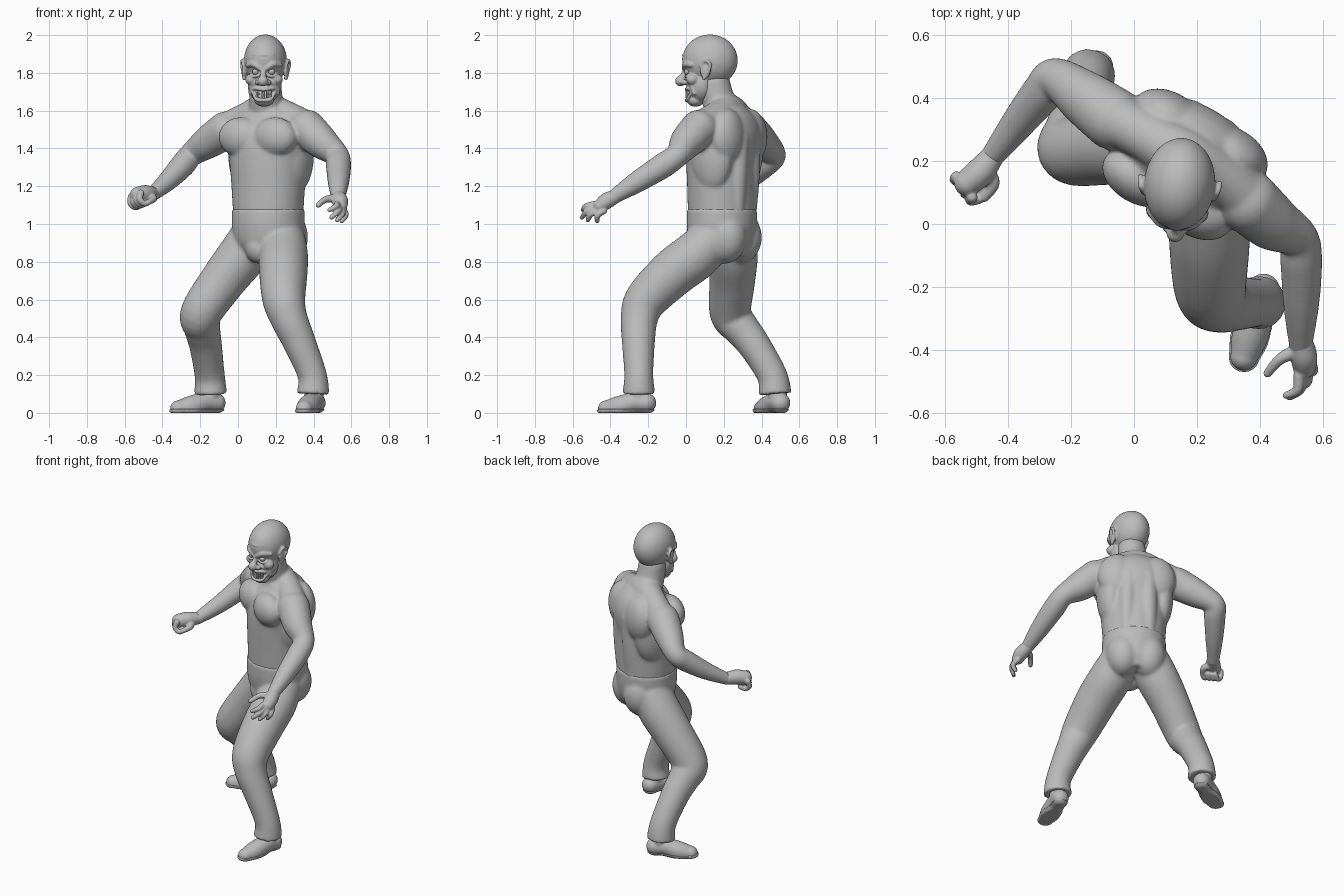
import bpy, bmesh
from math import cos, sin, pi, radians
from mathutils import Matrix, Vector

if "Cube" in bpy.data.objects:
    bpy.data.objects.remove(bpy.data.objects["Cube"], do_unlink=True)

grey = bpy.data.materials.new("plain grey")
grey.use_nodes = True
grey.diffuse_color = (.5, .5, .5, 1)
grey.node_tree.nodes["Principled BSDF"].inputs["Base Color"].default_value = grey.diffuse_color

# Local frames: the body and head are modelled facing -y, then turned
WORLD = Matrix.Identity(4)
BODY = Matrix.Translation((.16, .19, 0)) @ Matrix.Rotation(radians(-30), 4, "Z")
HEAD = Matrix.Translation((.145, .125, 0)) @ Matrix.Rotation(radians(-5), 4, "Z")
SIDES = (-1, 1)


def spline(rows, steps=6):
    """Smooth curve through rows of numbers of any length."""
    rows = [Vector(r) for r in rows]
    out = []
    for i in range(len(rows) - 1):
        a, b = rows[i], rows[i + 1]
        before, after = rows[max(i - 1, 0)], rows[min(i + 2, len(rows) - 1)]
        for k in range(steps):
            t = k / steps
            start, end = (b - before) / 2, (after - a) / 2
            out.append(a + start * t + (3 * (b - a) - 2 * start - end) * t ** 2
                       + (2 * (a - b) + start + end) * t ** 3)
    return out + [rows[-1]]


def bridge(bm, rings):
    """Closed surface through a stack of rings."""
    loops = [[bm.verts.new(p) for p in ring] for ring in rings]
    for low, high in zip(loops, loops[1:]):
        for i in range(len(low)):
            j = (i + 1) % len(low)
            bm.faces.new((low[i], low[j], high[j], high[i]))
    bm.faces.new(loops[0][::-1])
    bm.faces.new(loops[-1])


def blob(bm, centre, size, frame=WORLD):
    place = frame @ Matrix.Translation(centre) @ Matrix.Diagonal((*size, 1))
    bmesh.ops.create_uvsphere(bm, u_segments=48, v_segments=32, radius=1, matrix=place)


def limb(bm, rows, frame=WORLD, rounded=True):
    """Round tube through rows of x, y, z, radius."""
    rows = spline(rows)
    points = [frame @ r.to_3d() for r in rows]
    rings, side = [], None
    for i, p in enumerate(points):
        along = (points[min(i + 1, len(points) - 1)] - points[max(i - 1, 0)]).normalized()
        side = along.orthogonal() if side is None else side - along * side.dot(along)
        side.normalize()
        up = along.cross(side)
        rings.append([p + rows[i][3] * (side * cos(a) + up * sin(a))
                      for a in (k * pi / 16 for k in range(32))])
    bridge(bm, rings)
    if rounded:
        for end in (0, -1):
            blob(bm, points[end], [rows[end][3]] * 3)


def trunk(bm, rows, frame):
    """Upright form from rows of height, half width, half depth, y offset."""
    bridge(bm, [[frame @ Vector((w * cos(a), y + d * sin(a), z))
                 for a in (k * pi / 32 for k in range(64))]
                for z, w, d, y in spline(rows)])


def make(name, bm, voxel=0, smooth=4):
    """Turn the pieces into an object, fused into one skin if voxel is set."""
    mesh = bpy.data.meshes.new(name)
    bm.to_mesh(mesh)
    bm.free()
    mesh.materials.append(grey)
    obj = bpy.data.objects.new(name, mesh)
    bpy.context.scene.collection.objects.link(obj)
    if voxel:
        fuse = obj.modifiers.new("fuse", "REMESH")
        fuse.mode = "VOXEL"
        fuse.voxel_size = voxel
        fuse.use_smooth_shade = True
        relax = obj.modifiers.new("relax", "SMOOTH")
        relax.factor = .5
        relax.iterations = smooth


# Torso: ribcage, chest, back muscles, shoulders and neck
bm = bmesh.new()
trunk(bm, [(.98, .18, .17, 0), (1.07, .19, .176, 0), (1.2, .2, .178, 0),
           (1.32, .212, .18, 0), (1.42, .235, .185, .01), (1.5, .235, .172, .02),
           (1.57, .19, .135, .03), (1.62, .11, .1, .02)], BODY)
for s in SIDES:
    blob(bm, (s * .105, -.11, 1.46), (.125, .082, .105), BODY)
    blob(bm, (s * .115, .1, 1.46), (.125, .086, .15), BODY)
    blob(bm, (s * .16, .03, 1.37), (.075, .12, .2), BODY)
    limb(bm, [(s * .065, .125, 1.08, .045), (s * .065, .13, 1.25, .055),
              (s * .06, .14, 1.45, .055)], BODY)
limb(bm, [(.36, .08, 1.515, .085), (.26, .165, 1.57, .08), (.15, .22, 1.6, .09),
          (.04, .28, 1.56, .08), (-.06, .335, 1.505, .085)])
limb(bm, [(.15, .21, 1.58, .1), (.148, .17, 1.66, .088), (.145, .15, 1.74, .085)])

# Arms
limb(bm, [(.365, .07, 1.505, .1), (.44, .005, 1.435, .09), (.522, -.045, 1.365, .065),
          (.532, -.12, 1.31, .067), (.532, -.26, 1.222, .057), (.53, -.385, 1.142, .038)])
limb(bm, [(-.065, .335, 1.495, .1), (-.155, .4, 1.435, .088), (-.25, .465, 1.365, .064),
          (-.29, .42, 1.315, .066), (-.37, .32, 1.23, .054), (-.455, .21, 1.155, .037)])
make("torso_and_arms", bm, .0075, 16)

# Left hand: open claw
bm = bmesh.new()
limb(bm, [(.53, -.37, 1.148, .037), (.54, -.42, 1.122, .043), (.542, -.455, 1.095, .037)])
limb(bm, [(.525, -.4, 1.135, .024), (.465, -.43, 1.13, .018), (.425, -.475, 1.1, .014)])
knuckle, last = Vector((.525, -.48, 1.105)), Vector((.56, -.435, 1.07))
tips = [(.485, -.545, 1.075), (.495, -.55, 1.035), (.525, -.52, 1.02), (.55, -.47, 1.015)]
for i, tip in enumerate(tips):
    root = knuckle.lerp(last, i / 3)
    middle = (root + Vector(tip)) / 2 + Vector((.015, -.015, .004))
    limb(bm, [(*root, .018), (*middle, .016), (*tip, .012)])
make("left_hand", bm, .005, 3)

# Right hand: closed fist with the thumb across
bm = bmesh.new()
limb(bm, [(-.45, .215, 1.16, .037), (-.49, .165, 1.16, .046), (-.53, .13, 1.155, .042)])
limb(bm, [(-.475, .18, 1.145, .026), (-.447, .13, 1.135, .02), (-.475, .085, 1.115, .015)])
knuckle, last = Vector((-.565, .15, 1.145)), Vector((-.515, .085, 1.165))
for i in range(4):
    root = knuckle.lerp(last, i / 3)
    curl = [root + Vector(move) for move in ((0, 0, 0), (-.004, -.01, -.035),
                                             (.022, -.006, -.058), (.05, .012, -.045))]
    limb(bm, [(*p, .018 - k * .0015) for k, p in enumerate(curl)])
make("right_hand", bm, .005, 3)

# Trousers
bm = bmesh.new()
trunk(bm, [(.83, .13, .13, 0), (.9, .18, .168, 0), (.98, .194, .182, 0),
           (1.04, .195, .183, 0), (1.08, .195, .182, 0)], BODY)
blob(bm, (0, -.1, .875), (.07, .075, .085), BODY)
for s in SIDES:
    blob(bm, (s * .08, .065, .93), (.105, .118, .14), BODY)
limb(bm, [(.235, .165, .95, .115), (.24, .06, .84, .13), (.24, -.07, .74, .128),
          (.243, -.21, .6, .114), (.27, -.247, .5, .099), (.322, -.252, .38, .088),
          (.393, -.25, .2, .077), (.397, -.25, .1, .088)], rounded=False)
limb(bm, [(.09, .245, .94, .125), (.02, .25, .83, .13), (-.08, .245, .7, .121),
          (-.195, .235, .53, .11), (-.19, .29, .45, .097), (-.172, .36, .36, .087),
          (-.15, .455, .2, .08), (-.145, .472, .1, .088)], rounded=False)
make("trousers", bm, .009, 12)


# Shoes: an upper and a wider flat sole along the line from heel to toe
def shoe(name, heel, toe):
    heel, toe = Vector(heel), Vector(toe)
    shape = ((0, .053, .052), (.3, .055, .054), (.7, .03, .058), (1, .022, .044))
    for part, grow, top in (("upper", 0, 1), ("sole", .006, .02)):
        bm = bmesh.new()
        limb(bm, [(*heel.lerp(toe, t), z, r + grow) for t, z, r in shape])
        if part == "upper":
            ankle = heel.lerp(toe, .15)
            limb(bm, [(*ankle, .05, .05), (*ankle, .13, .05)])
        for v in bm.verts:
            v.co.z = min(max(v.co.z, 0), top)
        make(name + "_" + part, bm, .006, 2)


shoe("left_shoe", (.412, -.21), (.35, -.422))
shoe("right_shoe", (-.118, .5), (-.315, .402))

# Head: skull, jaw and modelled face
bm = bmesh.new()
blob(bm, (0, .002, 1.866), (.113, .147, .137), HEAD)
blob(bm, (0, -.045, 1.735), (.09, .076, .095), HEAD)
blob(bm, (0, -.075, 1.655), (.052, .045, .034), HEAD)
limb(bm, [(0, -.12, 1.835, .015), (0, -.138, 1.79, .015), (0, -.155, 1.757, .028)], HEAD)
for s in SIDES:
    blob(bm, (s * .026, -.135, 1.75), (.018, .02, .015), HEAD)
    blob(bm, (s * .066, -.085, 1.765), (.034, .034, .03), HEAD)
    limb(bm, [(s * .014, -.133, 1.822, .013), (s * .05, -.123, 1.845, .017),
              (s * .085, -.09, 1.842, .014)], HEAD)
    limb(bm, [(s * .018, -.12, 1.79, .008), (s * .045, -.122, 1.782, .008),
              (s * .07, -.105, 1.79, .008)], HEAD)
    limb(bm, [(s * .032, -.12, 1.752, .009), (s * .066, -.09, 1.73, .01),
              (s * .075, -.075, 1.69, .009)], HEAD)
    # Ears
    blob(bm, (s * .111, -.014, 1.815), (.013, .028, .045), HEAD)
    limb(bm, [(s * .112, -.035, 1.835, .009), (s * .122, -.014, 1.866, .009),
              (s * .127, .014, 1.845, .009), (s * .118, .002, 1.8, .009),
              (s * .111, -.02, 1.772, .011)], HEAD)
# Lips and forehead folds
for middle in (1.712, 1.655):
    limb(bm, [(-.066, -.085, 1.712, .007), (-.04, -.114, middle + .006, .009),
              (0, -.124, middle, .009), (.04, -.114, middle + .006, .009),
              (.066, -.085, 1.712, .007)], HEAD)
for z in (1.877, 1.897):
    limb(bm, [(-.055, -.12, z, .005), (0, -.142, z - .004, .005),
              (.055, -.12, z, .005)], HEAD)
make("head", bm, .005, 4)

# Eyes
bm = bmesh.new()
for s in SIDES:
    blob(bm, (s * .042, -.114, 1.806), (.018, .017, .016), HEAD)
for face in bm.faces:
    face.smooth = True
make("eyes", bm)

# Teeth: two curved rows
bm = bmesh.new()
for i in range(-4, 5):
    for z in (1.693, 1.674):
        place = Matrix.Translation((i * .012, -.12 + i * i * .0015, z + abs(i) * .002))
        bmesh.ops.create_cube(bm, size=1, matrix=HEAD @ place @ Matrix.Diagonal((.01, .014, .017, 1)))
make("teeth", bm)
